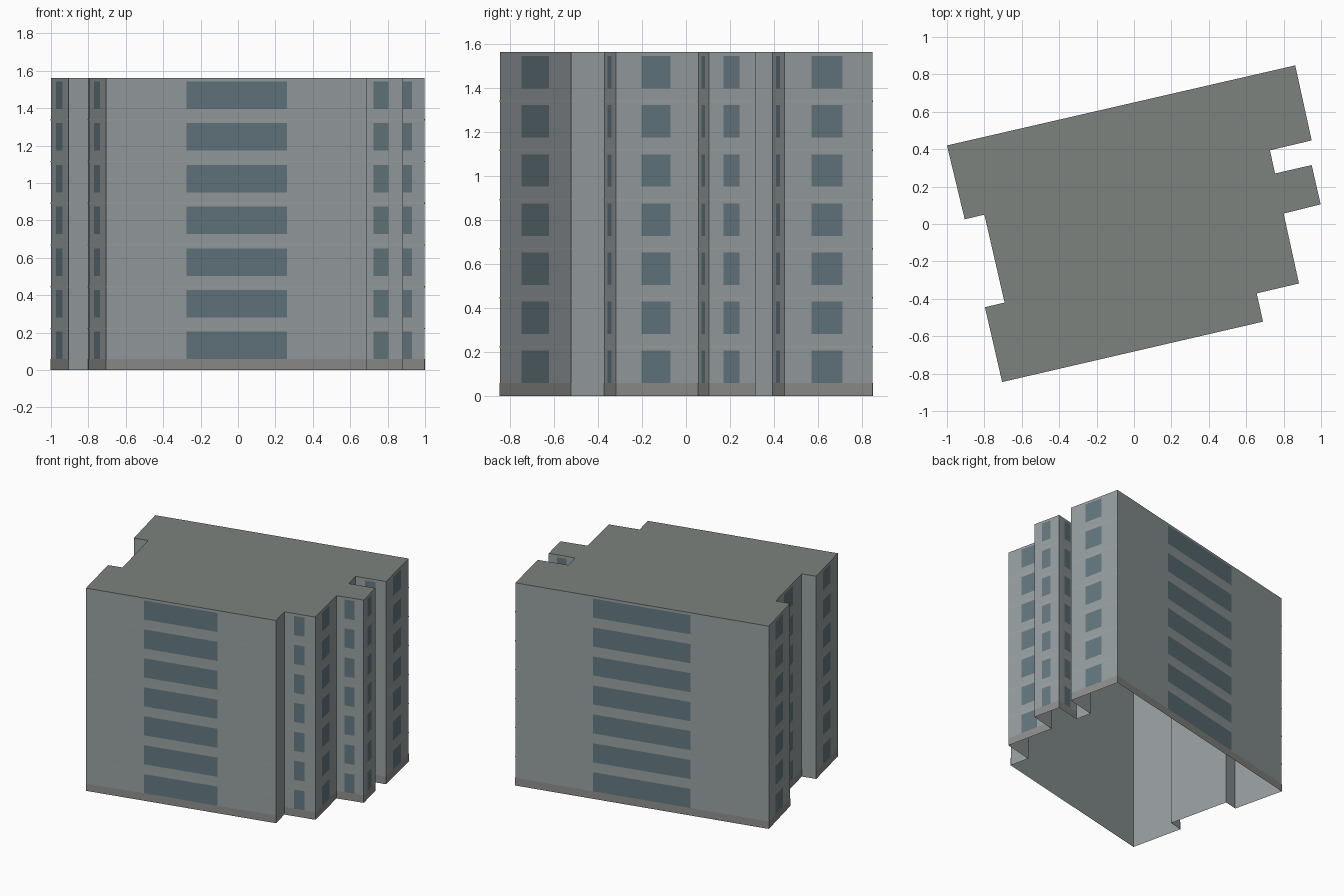
import bpy, bmesh
from mathutils import Vector

if "Cube" in bpy.data.objects:
    bpy.data.objects.remove(bpy.data.objects["Cube"])

HEIGHT, FLOORS = 1.562, 7
PITCH = HEIGHT / FLOORS
LIFT = 0.0015          # how far the facade panels stand off the wall

# Footprint, counter-clockwise: x, y, and style of the wall that starts here
# (0 = plain, otherwise the fraction of the wall where its window ends)
PLAN = [
    (-1.0, 0.42, .66), (-0.905, 0.025, 0), (-0.80, 0.05, .66), (-0.692, -0.42, 0),
    (-0.797, -0.445, .66), (-0.705, -0.845, .692), (0.69, -0.522, 0), (0.656, -0.371, .66),
    (0.882, -0.318, .66), (0.80, 0.056, .66), (0.998, 0.105, .66), (0.95, 0.315, .66),
    (0.754, 0.27, 0), (0.727, 0.394, .66), (0.95, 0.447, .66), (0.862, 0.848, .692),
]


def material(name, rgb):
    m = bpy.data.materials.new(name)
    m.diffuse_color = (*rgb, 1)
    m.use_nodes = True
    m.node_tree.nodes["Principled BSDF"].inputs["Base Color"].default_value = m.diffuse_color
    return m


def quads_object(name, faces, mat):
    bm = bmesh.new()
    for pts in faces:
        bm.faces.new([bm.verts.new(p) for p in pts])
    bmesh.ops.remove_doubles(bm, verts=bm.verts, dist=1e-5)
    mesh = bpy.data.meshes.new(name)
    bm.to_mesh(mesh)
    bm.free()
    mesh.materials.append(mat)
    obj = bpy.data.objects.new(name, mesh)
    bpy.context.collection.objects.link(obj)
    return obj


def panel(a, b, t0, t1, z0, z1, lift=0.0):
    """Rectangle on the wall from a to b, between fractions t0-t1 and heights z0-z1."""
    d = b - a
    out = Vector((d.y, -d.x)).normalized() * lift
    p, q = a + d * t0 + out, a + d * t1 + out
    return [(p.x, p.y, z0), (q.x, q.y, z0), (q.x, q.y, z1), (p.x, p.y, z1)]


corners = [Vector(p[:2]) for p in PLAN]
walls, windows, lines, plinth = [], [], [], []
for i, (x, y, end) in enumerate(PLAN):
    a, b = corners[i], corners[(i + 1) % len(PLAN)]
    walls.append(panel(a, b, 0, 1, 0, HEIGHT))
    if not end:
        continue
    plinth.append(panel(a, b, 0, 1, 0, 0.058, LIFT))
    for f in range(FLOORS):
        z = f * PITCH
        windows.append(panel(a, b, .307, end, z + 0.058, z + 0.205, LIFT))
        if f:
            lines.append(panel(a, b, 0, 1, z - 0.004, z + 0.003, LIFT))

# Open-bottomed shell: walls and flat roof
quads_object("walls", walls, material("concrete", (0.31, 0.345, 0.355)))
quads_object("roof", [[(c.x, c.y, HEIGHT) for c in corners]],
             material("roofing", (0.20, 0.225, 0.21)))

# Flat facade details on the windowed walls
quads_object("windows", windows, material("glass", (0.125, 0.185, 0.21)))
quads_object("floor_lines", lines, material("joint", (0.35, 0.365, 0.365)))
quads_object("plinth", plinth, material("base", (0.27, 0.275, 0.26)))
